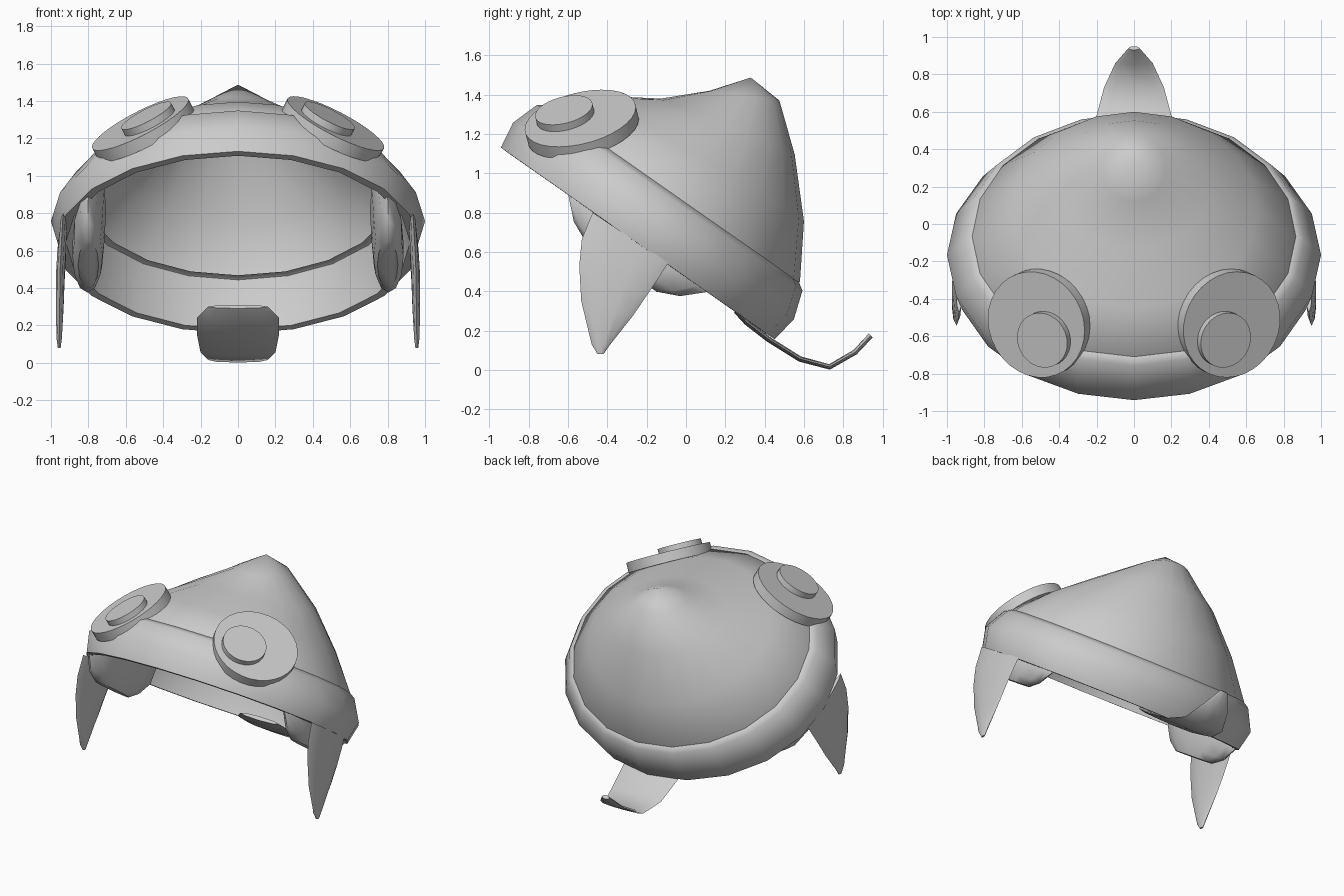
import bpy, bmesh, math
from mathutils import Vector

cube = bpy.data.objects.get("Cube")
if cube:
    bpy.data.objects.remove(cube, do_unlink=True)

grey = bpy.data.materials.new("plain grey")
grey.use_nodes = True
colour = (0.6, 0.6, 0.6, 1)
grey.diffuse_color = colour
grey.node_tree.nodes["Principled BSDF"].inputs["Base Color"].default_value = colour


def loft(name, rings, sides, caps=False, angle=40):
    """Skin elliptical rings, each given as (centre, half axis, other half axis)."""
    bm = bmesh.new()
    loops = []
    for centre, a, b in rings:
        turns = [2 * math.pi * i / sides for i in range(sides)]
        loops.append([bm.verts.new(Vector(centre) + Vector(a) * math.cos(t)
                                   + Vector(b) * math.sin(t)) for t in turns])
    for low, high in zip(loops, loops[1:]):
        for i in range(sides):
            j = (i + 1) % sides
            bm.faces.new((low[i], low[j], high[j], high[i]))
    if caps:
        bm.faces.new(loops[0][::-1])
        bm.faces.new(loops[-1])
    bmesh.ops.remove_doubles(bm, verts=bm.verts, dist=0.0005)
    bmesh.ops.recalc_face_normals(bm, faces=bm.faces)
    mesh = bpy.data.meshes.new(name)
    bm.to_mesh(mesh)
    bm.free()
    mesh.materials.append(grey)
    obj = bpy.data.objects.new(name, mesh)
    bpy.context.collection.objects.link(obj)
    bpy.ops.object.select_all(action='DESELECT')
    obj.select_set(True)
    bpy.context.view_layer.objects.active = obj
    bpy.ops.object.shade_smooth_by_angle(angle=math.radians(angle))
    return obj


def span(front, back, half_x, x=0):
    """Ring between a front and a back (y, z) point, with a half width in x."""
    f, b = Vector((x, *front)), Vector((x, *back))
    return (f + b) / 2, (f - b) / 2, (half_x, 0, 0)


# Tilted frame shared by the band and the cheek pieces
tilt = math.radians(35)
axis = Vector((0, math.sin(tilt), math.cos(tilt)))
along = Vector((0, math.cos(tilt), -math.sin(tilt)))


def tilted(height, radius, half_x, x=0):
    """Ring across the tilted axis at a given height."""
    return axis * height - along * 0.57 + Vector((x, 0, 0)), -along * radius, (half_x, 0, 0)


# Crown: open bell shape whose peak leans to the back
loft("crown", [
    tilted(0.385, 0.81, 0.92),
    span((-0.71, 1.345), (0.58, 0.45), 0.865),
    span((-0.45, 1.395), (0.60, 0.756), 0.66),
    span((-0.127, 1.38), (0.553, 1.096), 0.43),
    span((0.12, 1.42), (0.475, 1.37), 0.17),
    span((0.33, 1.487), (0.33, 1.487), 0),
], 20, angle=80)

# Band: rounded rim wrapped around the crown
loft("band", [
    tilted(0.69, 0.74, 0.82),
    tilted(0.695, 0.785, 0.87),
    tilted(0.67, 0.824, 0.91),
    tilted(0.525, 0.872, 1.0),
    tilted(0.386, 0.85, 0.965),
    tilted(0.385, 0.81, 0.92),
], 20, angle=50)

# Tail: thin tongue curling up behind
path = [(0.255, 0.30, 0.16), (0.31, 0.24, 0.22), (0.42, 0.155, 0.22), (0.58, 0.055, 0.20),
        (0.73, 0.015, 0.16), (0.86, 0.09, 0.10), (0.94, 0.175, 0.03)]
tail = []
for i, (y, z, half) in enumerate(path):
    before, after = path[max(i - 1, 0)], path[min(i + 1, len(path) - 1)]
    up = Vector((0, before[1] - after[1], after[0] - before[0])).normalized()
    tail.append(((0, y, z), (half, 0, 0), up * 0.014))
loft("tail", tail, 8, caps=True, angle=60)

for side, label in ((1, "left"), (-1, "right")):
    # Pointed side flap hanging from the band
    loft(label + "_flap", [
        span((-0.475, 0.80), (-0.09, 0.545), 0.02, side * 0.935),
        span((-0.53, 0.665), (-0.135, 0.475), 0.024, side * 0.943),
        span((-0.543, 0.53), (-0.195, 0.385), 0.024, side * 0.95),
        span((-0.533, 0.35), (-0.27, 0.275), 0.022, side * 0.953),
        span((-0.48, 0.13), (-0.385, 0.13), 0.015, side * 0.956),
        span((-0.45, 0.08), (-0.42, 0.08), 0.008, side * 0.956),
    ], 10, caps=True, angle=60)

    # Padded cheek piece inside the band
    loft(label + "_cheek", [
        tilted(0.60, 0.40, 0.07, side * 0.775),
        tilted(0.385, 0.43, 0.085, side * 0.80),
        tilted(0.29, 0.33, 0.08, side * 0.805),
        tilted(0.24, 0.22, 0.055, side * 0.80),
    ], 12, caps=True, angle=50)

    # Eye: broad disc with a smaller offset disc on top
    normal = Vector((side * 0.45, -0.22, 0.865)).normalized()
    across = normal.orthogonal().normalized()
    over = normal.cross(across)
    top = Vector((side * 0.523, -0.538, 1.28))
    pupil = top + Vector((side * -0.05, -0.075, 0.007))
    for part, centre, radius, low, high in (("eye", top, 0.29, -0.07, 0),
                                            ("pupil", pupil, 0.15, -0.01, 0.04)):
        loft(label + "_" + part, [(centre + normal * d, across * radius, over * radius)
                                  for d in (low, high)], 32, caps=True)
